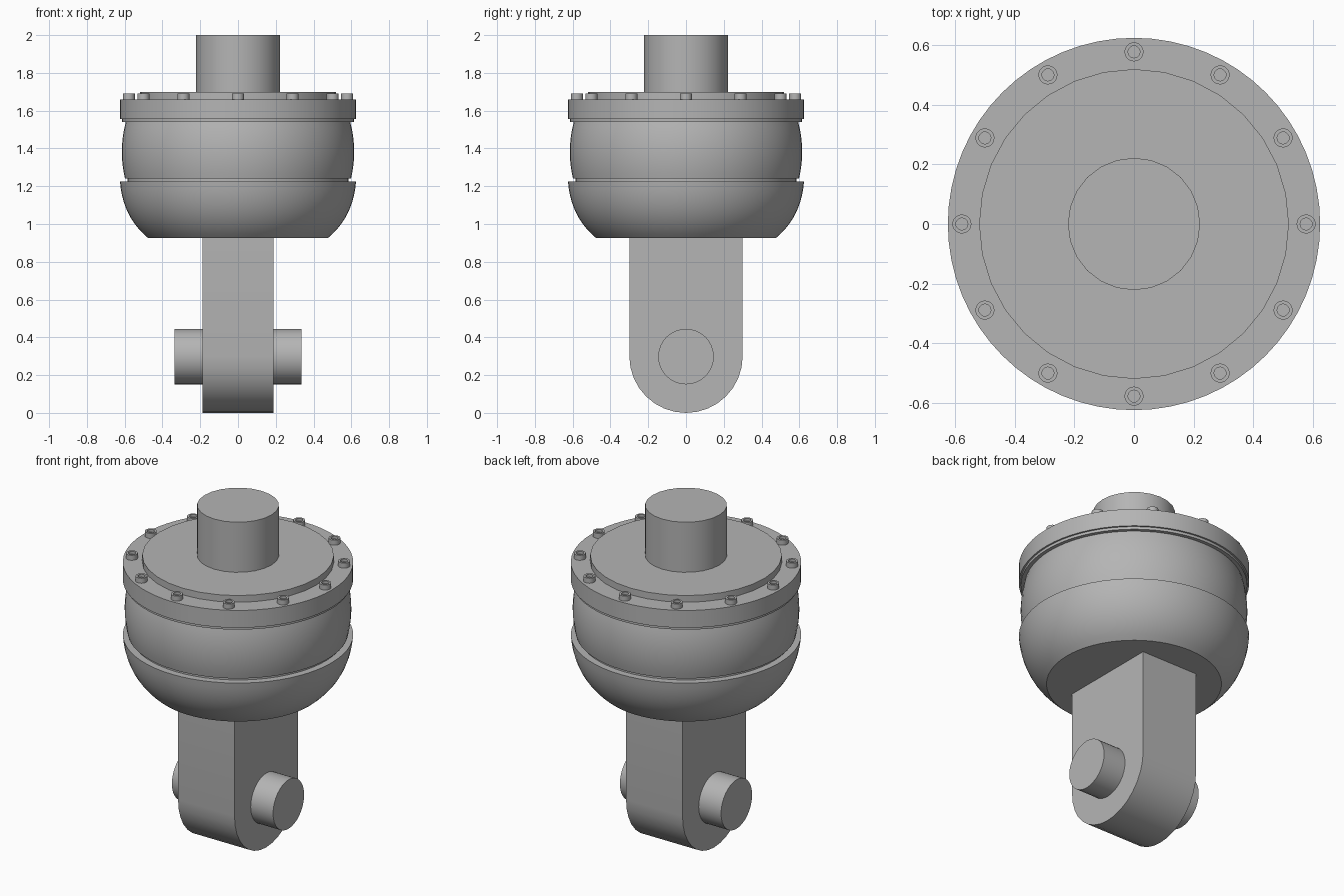
import bpy, bmesh, math
from mathutils import Matrix

if "Cube" in bpy.data.objects:
    bpy.data.objects.remove(bpy.data.objects["Cube"], do_unlink=True)

GREY = (0.46, 0.46, 0.46, 1)
steel = bpy.data.materials.new("grey_steel")
steel.use_nodes = True
steel.diffuse_color = GREY
steel.node_tree.nodes["Principled BSDF"].inputs["Base Color"].default_value = GREY


def finish(name, bm, angle=30):
    bmesh.ops.recalc_face_normals(bm, faces=bm.faces)
    mesh = bpy.data.meshes.new(name)
    bm.to_mesh(mesh)
    bm.free()
    mesh.materials.append(steel)
    obj = bpy.data.objects.new(name, mesh)
    bpy.context.collection.objects.link(obj)
    bpy.ops.object.select_all(action='DESELECT')
    obj.select_set(True)
    bpy.context.view_layer.objects.active = obj
    bpy.ops.object.shade_smooth_by_angle(angle=math.radians(angle))
    return obj


def lathe(name, profile, sides):
    """Revolve (radius, z) points around z and cap both ends."""
    bm = bmesh.new()
    rings = [[bm.verts.new((r * math.cos(math.tau * i / sides),
                            r * math.sin(math.tau * i / sides), z))
              for i in range(sides)] for r, z in profile]
    for low, high in zip(rings, rings[1:]):
        for i in range(sides):
            j = (i + 1) % sides
            bm.faces.new((low[i], low[j], high[j], high[i]))
    bm.faces.new(rings[0])
    bm.faces.new(rings[-1])
    return finish(name, bm)


def curve(start, middle, end, steps=10):
    """Sample a quadratic curve between two profile points."""
    return [tuple((1 - t) ** 2 * a + 2 * t * (1 - t) * b + t * t * c
                  for a, b, c in zip(start, middle, end))
            for t in (i / steps for i in range(steps + 1))]


# Housing: lower bowl, bulging middle shell and bolted flange
lathe("lower_bowl", curve((0.475, 0.925), (0.61, 1.035), (0.625, 1.225)) + [(0.58, 1.225)], 64)
lathe("middle_shell", [(0.585, 1.21), (0.585, 1.24)]
      + curve((0.598, 1.24), (0.634, 1.39), (0.594, 1.54)), 64)
lathe("flange_seal", [(0.615, 1.54), (0.615, 1.556)], 64)
lathe("flange", [(0.625, 1.556), (0.625, 1.66)], 64)

# Top cover and shaft
lathe("cover_plate", [(0.52, 1.65), (0.52, 1.70)], 32)
lathe("top_shaft", [(0.222, 1.69), (0.222, 2.0)], 24)

# Ring of socket-head bolts
for i in range(12):
    a = math.tau * i / 12
    bolt = lathe(f"bolt_{i + 1}", [(0.032, 1.65), (0.032, 1.69), (0.02, 1.69), (0.02, 1.675)], 20)
    bolt.location = (0.578 * math.cos(a), 0.578 * math.sin(a), 0)

# Lug with a rounded lower end
bm = bmesh.new()
outline = [(0.3, 0.94), (-0.3, 0.94)]
outline += [(0.3 * math.cos(math.pi * (1 + i / 16)), 0.3 + 0.3 * math.sin(math.pi * (1 + i / 16)))
            for i in range(17)]
side = bm.faces.new([bm.verts.new((-0.187, y, z)) for y, z in outline])
new = bmesh.ops.extrude_face_region(bm, geom=[side])["geom"]
bmesh.ops.translate(bm, vec=(0.374, 0, 0), verts=[v for v in new if isinstance(v, bmesh.types.BMVert)])
finish("mounting_lug", bm)

# Cross pin through the lug
bm = bmesh.new()
bmesh.ops.create_cone(bm, cap_ends=True, segments=32, radius1=0.147, radius2=0.147, depth=0.67,
                      matrix=Matrix.Translation((0, 0, 0.298)) @ Matrix.Rotation(math.pi / 2, 4, 'Y'))
finish("cross_pin", bm)
